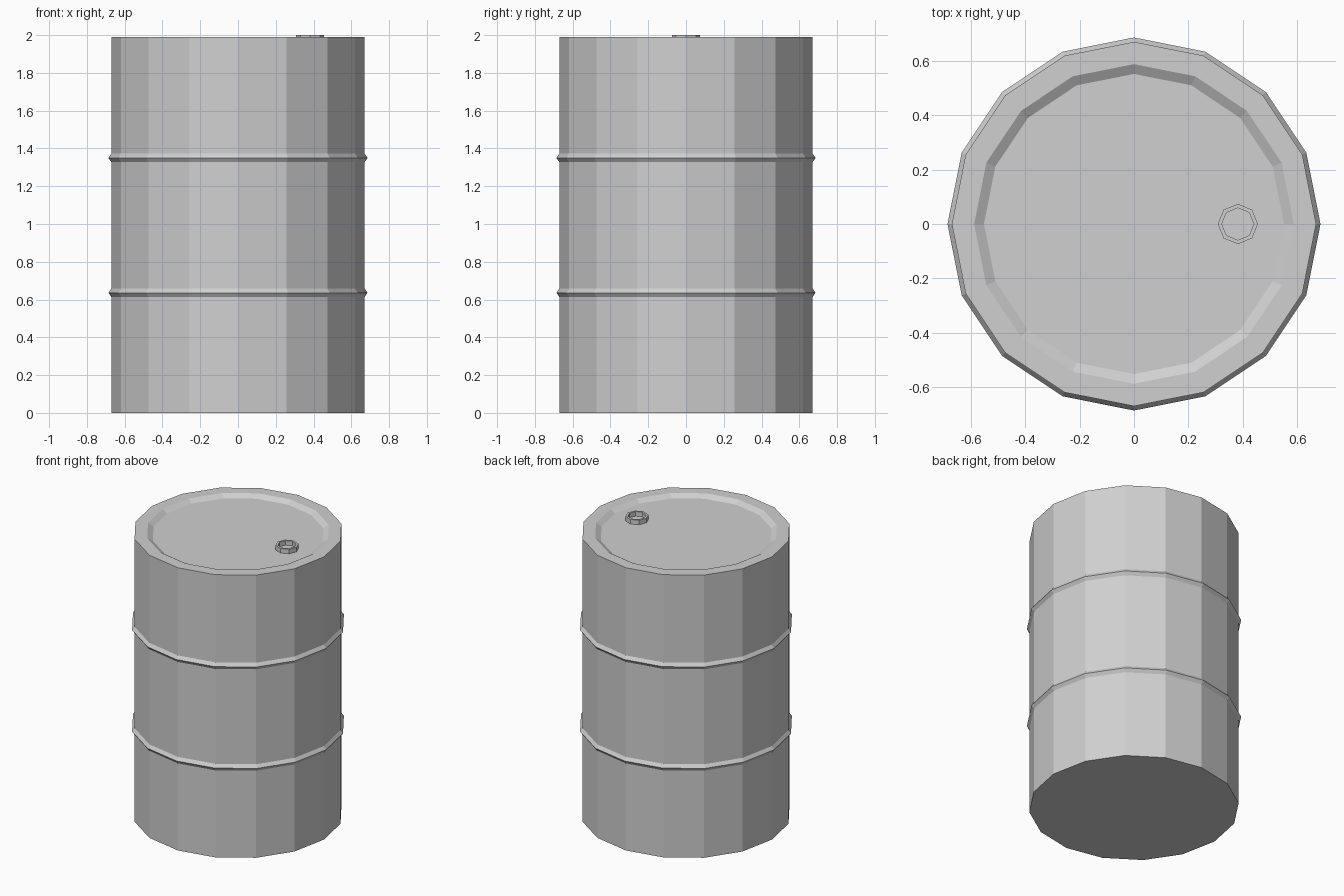
import bpy, bmesh
from math import cos, sin, tau

cube = bpy.data.objects.get("Cube")
if cube:
    bpy.data.objects.remove(cube, do_unlink=True)


def make_material(name, colour):
    mat = bpy.data.materials.new(name)
    mat.use_nodes = True
    mat.diffuse_color = colour
    mat.node_tree.nodes["Principled BSDF"].inputs["Base Color"].default_value = colour
    return mat


def lathe(name, profile, sides, mat, location=(0, 0, 0), cap_ends=False):
    """Turn (radius, height) points about z, flat shaded."""
    bm = bmesh.new()
    rings = [[bm.verts.new((r * cos(tau * i / sides), r * sin(tau * i / sides), z))
              for i in range(sides)] for r, z in profile]
    for low, high in zip(rings, rings[1:]):
        for i in range(sides):
            j = (i + 1) % sides
            bm.faces.new((low[i], low[j], high[j], high[i]))
    if cap_ends:
        bm.faces.new(rings[0][::-1])
        bm.faces.new(rings[-1])
    mesh = bpy.data.meshes.new(name)
    bm.to_mesh(mesh)
    bm.free()
    mesh.materials.append(mat)
    obj = bpy.data.objects.new(name, mesh)
    obj.location = location
    bpy.context.collection.objects.link(obj)
    return obj


grey = make_material("light_grey_metal", (0.63, 0.63, 0.63, 1))

RADIUS, BAND_RADIUS, BAND_HALF = 0.67, 0.686, 0.023
TOP, LID = 1.99, 1.968

# Drum: wall with two pointed bands, flat rim and sunken lid
profile = [(RADIUS, 0)]
for z in (0.636, 1.35):
    profile += [(RADIUS, z - BAND_HALF), (BAND_RADIUS, z), (RADIUS, z + BAND_HALF)]
profile += [(RADIUS, TOP), (0.588, TOP), (0.552, LID)]
lathe("drum_body", profile, 16, grey, cap_ends=True)

# Filler opening: octagonal collar standing on the lid
collar = [(0.074, LID), (0.074, 2.0), (0.059, 2.0), (0.059, LID)]
lathe("filler_collar", collar, 8, grey, location=(0.382, 0, 0))
